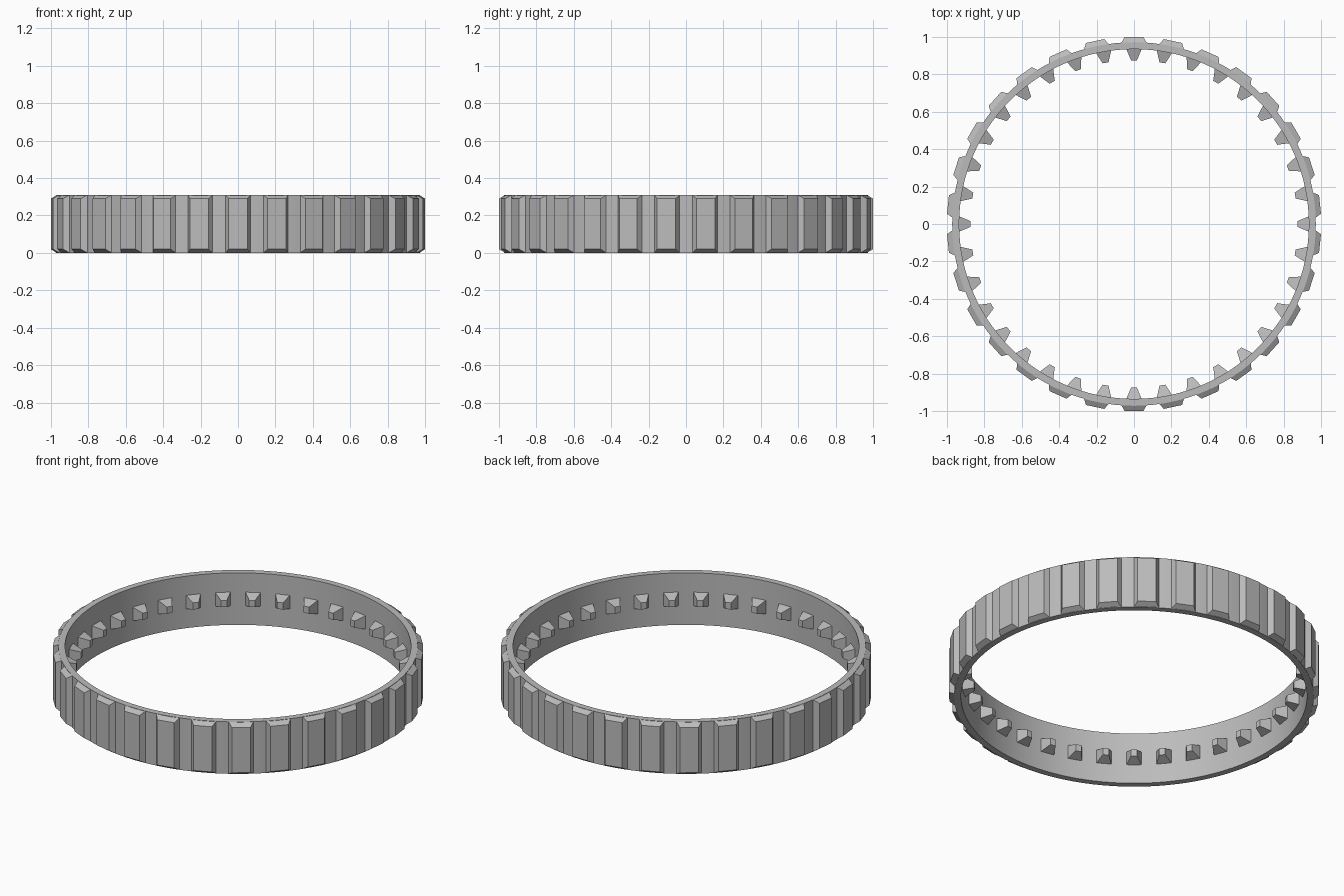
import bpy, bmesh, math
from mathutils import Matrix, Vector

cube = bpy.data.objects.get("Cube")
if cube:
    bpy.data.objects.remove(cube, do_unlink=True)

HEIGHT = 0.31
INNER, OUTER = 0.935, 0.972
MID = HEIGHT / 2

grey = bpy.data.materials.new("plain grey")
grey.use_nodes = True
colour = (0.5, 0.5, 0.5, 1)
grey.diffuse_color = colour
grey.node_tree.nodes["Principled BSDF"].inputs["Base Color"].default_value = colour


def finish(name, bm):
    """Turn a bmesh into a named grey object."""
    bmesh.ops.recalc_face_normals(bm, faces=bm.faces)
    mesh = bpy.data.meshes.new(name)
    bm.to_mesh(mesh)
    bm.free()
    mesh.materials.append(grey)
    obj = bpy.data.objects.new(name, mesh)
    bpy.context.collection.objects.link(obj)
    return obj


def frustum_row(name, count, base, tip):
    """Repeat a tapered block around z; base and tip are (radius, half width, half height)."""
    bm = bmesh.new()
    for i in range(count):
        turn = Matrix.Rotation(math.tau * i / count, 3, "Z")
        loops = []
        for radius, w, h in (base, tip):
            corners = ((-w, -h), (w, -h), (w, h), (-w, h))
            loops.append([bm.verts.new(turn @ Vector((x, -radius, MID + z))) for x, z in corners])
        a, b = loops
        bm.faces.new(a)
        bm.faces.new(b)
        for k in range(4):
            n = (k + 1) % 4
            bm.faces.new((a[k], a[n], b[n], b[k]))
    return finish(name, bm)


# Smooth band: a rectangular section spun around z
bm = bmesh.new()
section = [bm.verts.new((r, 0, z)) for r, z in
           ((INNER, 0), (OUTER, 0), (OUTER, HEIGHT), (INNER, HEIGHT))]
edges = [bm.edges.new((section[i], section[(i + 1) % 4])) for i in range(4)]
bmesh.ops.spin(bm, geom=section + edges, axis=(0, 0, 1), cent=(0, 0, 0),
               angle=math.tau, steps=120, use_merge=True)
bmesh.ops.remove_doubles(bm, verts=bm.verts, dist=0.0001)
band = finish("band", bm)
bpy.ops.object.select_all(action="DESELECT")
band.select_set(True)
bpy.context.view_layer.objects.active = band
bpy.ops.object.shade_smooth_by_angle(angle=math.radians(30))

# Outer tread pads and inner drive teeth
frustum_row("tread_pads", 30, (0.968, 0.068, MID), (1.0, 0.05, MID - 0.02))
frustum_row("drive_teeth", 36, (0.94, 0.043, 0.042), (0.875, 0.016, 0.02))
